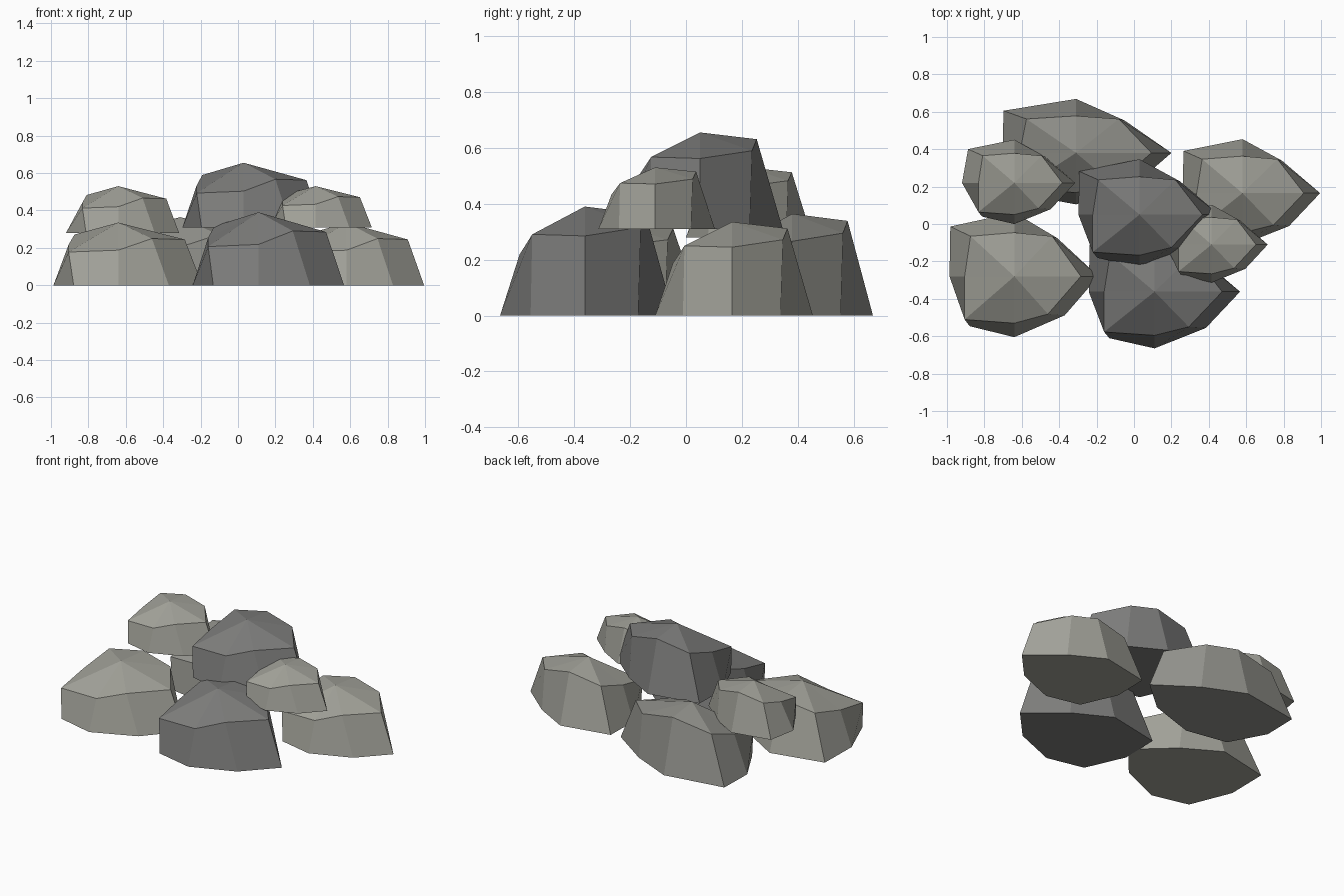
import bpy, bmesh

if "Cube" in bpy.data.objects:
    bpy.data.objects.remove(bpy.data.objects["Cube"])

def make_mat(name, c):
    m = bpy.data.materials.new(name)
    m.diffuse_color = (*c, 1)
    m.use_nodes = True
    m.node_tree.nodes["Principled BSDF"].inputs["Base Color"].default_value = m.diffuse_color
    return m

LIGHT = make_mat("light_stone", (0.36, 0.36, 0.32))
MID = make_mat("mid_stone", (0.29, 0.29, 0.265))
DARK = make_mat("dark_stone", (0.205, 0.205, 0.2))

# Shared boulder outline: ground ring (x, y) and shoulder ring (x, y, z), per 45 degrees
BASE = [(1, 0), (.51, .63), (0, 1.05), (-.76, .82),
        (-.77, 0), (-.53, -.82), (0, -1), (.6, -.64)]
SHOULDER = [(.79, 0, .73), (.45, .66, .81), (0, .72, .93), (-.52, .66, .81),
            (-.59, 0, .65), (-.59, -.71, .53), (0, -.77, .56), (.4, -.62, .745)]

def boulder(name, loc, size, mat, left=-.77):
    sx, sy, h = size
    bm = bmesh.new()
    base = [bm.verts.new((x * sx, y * sy, 0)) for x, y in BASE]
    base[4].co.x = left * sx
    top = [bm.verts.new((x * sx, y * sy, z * h)) for x, y, z in SHOULDER]
    peak = bm.verts.new((0, 0, h))
    bm.faces.new(base[::-1])
    for i in range(8):
        j = (i + 1) % 8
        bm.faces.new((base[i], base[j], top[j], top[i]))
        bm.faces.new((top[i], top[j], peak))
    bmesh.ops.recalc_face_normals(bm, faces=bm.faces)
    me = bpy.data.meshes.new(name)
    bm.to_mesh(me)
    bm.free()
    me.materials.append(mat)
    ob = bpy.data.objects.new(name, me)
    ob.location = loc
    bpy.context.collection.objects.link(ob)

# Ground boulders
boulder("front_left_boulder", (-.64, -.28, 0), (.45, .325, .335), LIGHT)
boulder("front_boulder", (.11, -.362, 0), (.457, .303, .39), DARK)
boulder("right_boulder", (.58, .165, 0), (.415, .275, .335), LIGHT)
boulder("back_boulder", (-.31, .38, 0), (.51, .275, .364), MID)

# Stacked boulders
boulder("top_boulder", (.03, .05, .31), (.425, .282, .345), DARK)
boulder("upper_left_stone", (-.64, .22, .28), (.325, .22, .25), LIGHT, -.86)
boulder("upper_right_stone", (.415, -.11, .31), (.3, .203, .22), LIGHT, -.82)
